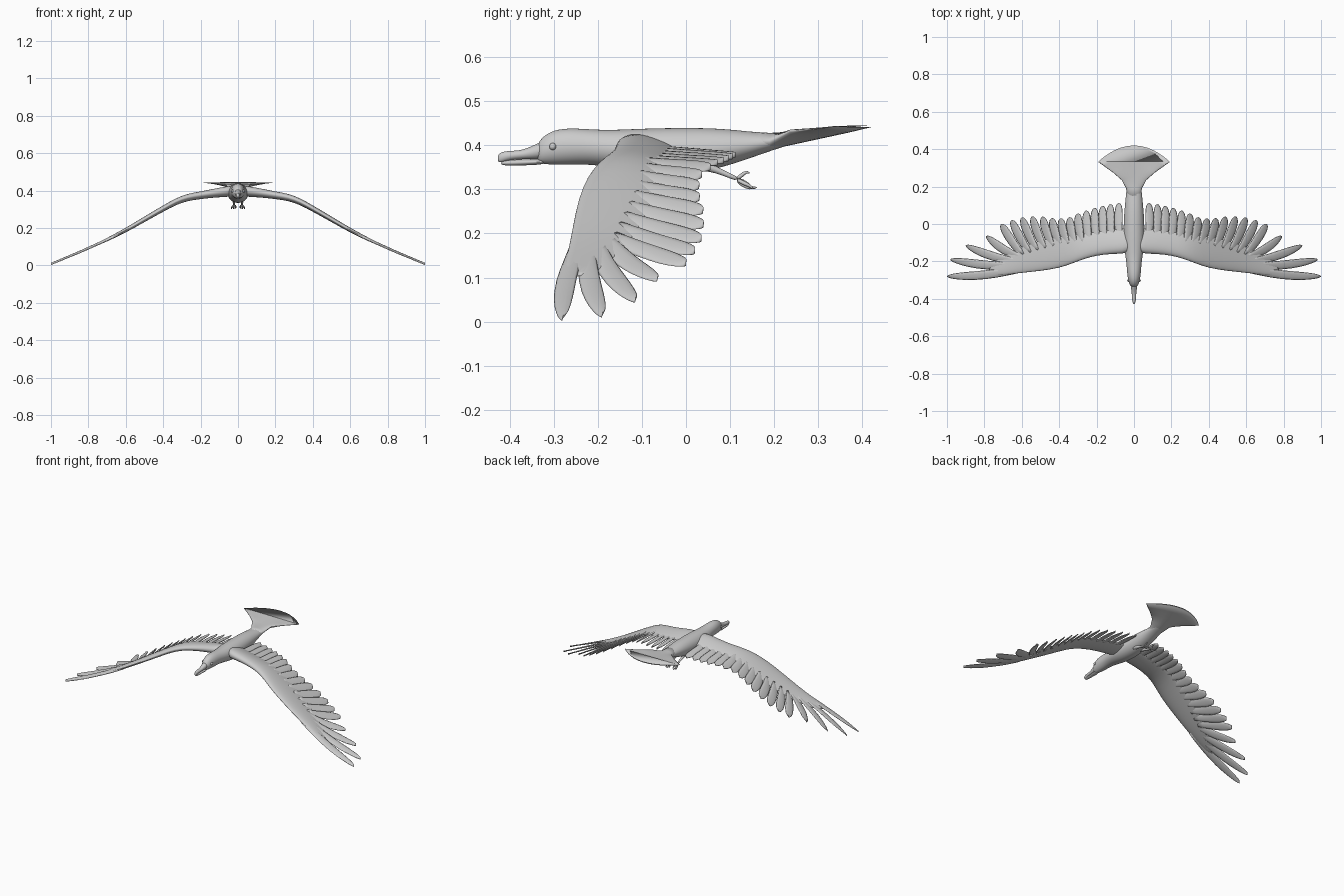
import bpy, bmesh, math
from mathutils import Vector

if "Cube" in bpy.data.objects:
    bpy.data.objects.remove(bpy.data.objects["Cube"])


def add_rings(bm, rings):
    """Skin a series of closed rings and cap both ends."""
    vs = [[bm.verts.new(p) for p in r] for r in rings]
    n = len(vs[0])
    for a, b in zip(vs, vs[1:]):
        for i in range(n):
            bm.faces.new((a[i], a[(i + 1) % n], b[(i + 1) % n], b[i]))
    bm.faces.new(vs[0])
    bm.faces.new(vs[-1])


def finish(name, bm, mirror=False, subdiv=0):
    bmesh.ops.recalc_face_normals(bm, faces=bm.faces)
    me = bpy.data.meshes.new(name)
    bm.to_mesh(me)
    bm.free()
    for p in me.polygons:
        p.use_smooth = True
    ob = bpy.data.objects.new(name, me)
    bpy.context.collection.objects.link(ob)
    if mirror:
        ob.modifiers.new("Mirror", 'MIRROR').use_mirror_merge = False
    if subdiv:
        s = ob.modifiers.new("Subdivision", 'SUBSURF')
        s.levels = s.render_levels = subdiv
    return ob


def angles(n):
    return [2 * math.pi * i / n for i in range(n)]


def body_loft(name, stations, n=16):
    """Stations: y, half width, top z, bottom z."""
    bm = bmesh.new()
    add_rings(bm, [[(w * math.cos(a), y, (t + b) / 2 + (t - b) / 2 * math.sin(a))
                    for a in angles(n)] for y, w, t, b in stations])
    return finish(name, bm, subdiv=2)


# Body with head
body_loft("body", [
    (-.338, .014, .402, .361), (-.325, .024, .420, .357), (-.300, .032, .436, .355),
    (-.260, .038, .440, .355), (-.220, .040, .437, .356), (-.170, .047, .435, .349),
    (-.100, .057, .439, .334), (0, .057, .441, .331), (.080, .052, .439, .348),
    (.140, .045, .432, .368), (.200, .040, .427, .390), (.260, .030, .427, .408)])

# Beak halves
body_loft("upper_beak", [
    (-.427, .004, .378, .362), (-.420, .008, .385, .360), (-.400, .012, .388, .366),
    (-.375, .012, .388, .368), (-.350, .015, .398, .368), (-.315, .022, .416, .368)], 12)
body_loft("lower_beak", [
    (-.420, .005, .363, .356), (-.405, .010, .367, .353), (-.370, .011, .368, .354),
    (-.315, .020, .370, .356)], 12)

# Fanned tail: edge y, centre y, half width, z, half thickness
bm = bmesh.new()
rings = []
for ye, yc, w, z, t in [(.13, .13, .036, .405, .027), (.19, .19, .042, .409, .019),
                        (.235, .25, .066, .417, .014), (.275, .31, .112, .426, .010),
                        (.308, .37, .158, .435, .006), (.332, .42, .192, .443, .002)]:
    ring = []
    for a in angles(32):
        u = math.cos(a)
        ring.append((u * w, yc - (yc - ye) * u * u,
                     z + t * math.sin(a) + (.443 - z) * .6 * u * u * (w > .05)))
    rings.append(ring)
add_rings(bm, rings)
tail = finish("tail_fan", bm)

# Wing height along the span
SPAN = [(0, .400), (.1, .390), (.2, .374), (.28, .362), (.34, .338), (.45, .276),
        (.6, .188), (.7, .137), (.85, .070), (1.0, .008)]


def wing_z(x, y):
    x = min(max(x, 0), 1.0)
    for (x0, z0), (x1, z1) in zip(SPAN, SPAN[1:]):
        if x <= x1:
            z = z0 + (z1 - z0) * (x - x0) / (x1 - x0)
            break
    return z - .08 * (y + .1) * max(0, 1 - x / .4)


# Wing arm: x, leading y, trailing y, half thickness
bm = bmesh.new()
rings = []
for x, le, te, t in [(.01, -.150, -.01, .028), (.06, -.160, -.025, .026), (.13, -.161, -.03, .022),
                     (.2, -.169, -.04, .019), (.27, -.188, -.05, .018), (.33, -.212, -.055, .017),
                     (.4, -.237, -.065, .016), (.5, -.252, -.085, .014), (.6, -.262, -.12, .012),
                     (.7, -.273, -.17, .009), (.78, -.281, -.22, .005)]:
    ring = []
    for a in angles(20):
        c = math.cos(a)
        y = (le + te) / 2 + (te - le) / 2 * c
        ring.append((x, y, wing_z(x, y) + t * math.sin(a) * (1 - .45 * c)))
    rings.append(ring)
add_rings(bm, rings)
finish("wing_arms", bm, mirror=True, subdiv=1)


def feather(bm, base, tip, hw, thick, pointed, bend):
    """Flat blade following the wing surface, rolled a little so rows overlap."""
    b, t = Vector(base), Vector(tip)
    d = t - b
    side = Vector((d.y, -d.x)).normalized()
    rings = []
    for v in (0, .15, .3, .45, .6, .72, .82, .9, .95, .985, 1):
        width = hw * (.75 + .3 * math.sin(math.pi * min(v / .9, 1) * .6))
        width *= max(.05, (1 - v ** pointed) ** .5)
        mid = b + d * v + side * bend * math.sin(math.pi * v)
        ring = []
        for a in angles(10):
            c = math.cos(a)
            p = mid + side * width * c
            z = wing_z(p.x, p.y) + thick * (1 - .6 * v) * math.sin(a) - .005 * c
            ring.append((p.x, p.y, max(z, 0)))
        rings.append(ring)
    add_rings(bm, rings)


# Trailing feathers
bm = bmesh.new()
for x, y in [(.08, .112), (.125, .106), (.167, .097), (.21, .086), (.255, .072), (.30, .056),
             (.345, .036), (.392, .030), (.44, .031), (.49, .039), (.545, .040), (.60, .035),
             (.655, .020), (.71, 0)]:
    feather(bm, (x - .22 * x * x, -.09 - .15 * x * x), (x, y), .0225, .009, 7, .004)
finish("trailing_feathers", bm, mirror=True)

# Spread wingtip feathers
bm = bmesh.new()
for base, tip in [((.60, -.185), (.79, -.065)), ((.62, -.205), (.90, -.115)),
                  ((.63, -.225), (.982, -.19)), ((.62, -.245), (1.0, -.28))]:
    feather(bm, base, tip, .024, .008, 4, .010)
finish("wingtip_feathers", bm, mirror=True)

# Eyes
bm = bmesh.new()
bmesh.ops.create_uvsphere(bm, u_segments=16, v_segments=10, radius=.008)
bmesh.ops.translate(bm, verts=bm.verts, vec=(.029, -.302, .397))
finish("eyes", bm, mirror=True)


def tube(name, paths):
    """Tapered limbs; path points are x, y, z, radius."""
    bm = bmesh.new()
    for path in paths:
        rings = []
        for i, (x, y, z, r) in enumerate(path):
            d = (Vector(path[min(i + 1, len(path) - 1)][:3]) - Vector(path[max(i - 1, 0)][:3])).normalized()
            s = d.cross(Vector((1, 0, 0))).normalized()
            q = d.cross(s)
            rings.append([Vector((x, y, z)) + r * (s * math.cos(a) + q * math.sin(a))
                          for a in angles(8)])
        add_rings(bm, rings)
    return finish(name, bm, mirror=True, subdiv=1)


# Legs tucked backward, with curled toes
tube("legs", [[(.022, .02, .358, .018), (.022, .05, .352, .011), (.022, .085, .337, .006),
               (.022, .12, .322, .006)]])
tube("toes", [
    [(.022, .115, .324, .005), (.022, .128, .333, .005), (.022, .137, .341, .004), (.022, .145, .336, .002)],
    [(.022, .115, .323, .005), (.022, .128, .309, .005), (.022, .145, .303, .005), (.022, .162, .304, .002)],
    [(.024, .115, .323, .005), (.032, .132, .313, .005), (.034, .145, .309, .004), (.034, .153, .300, .002)],
    [(.020, .115, .323, .005), (.013, .130, .318, .005), (.012, .141, .312, .004), (.012, .148, .302, .002)]])
